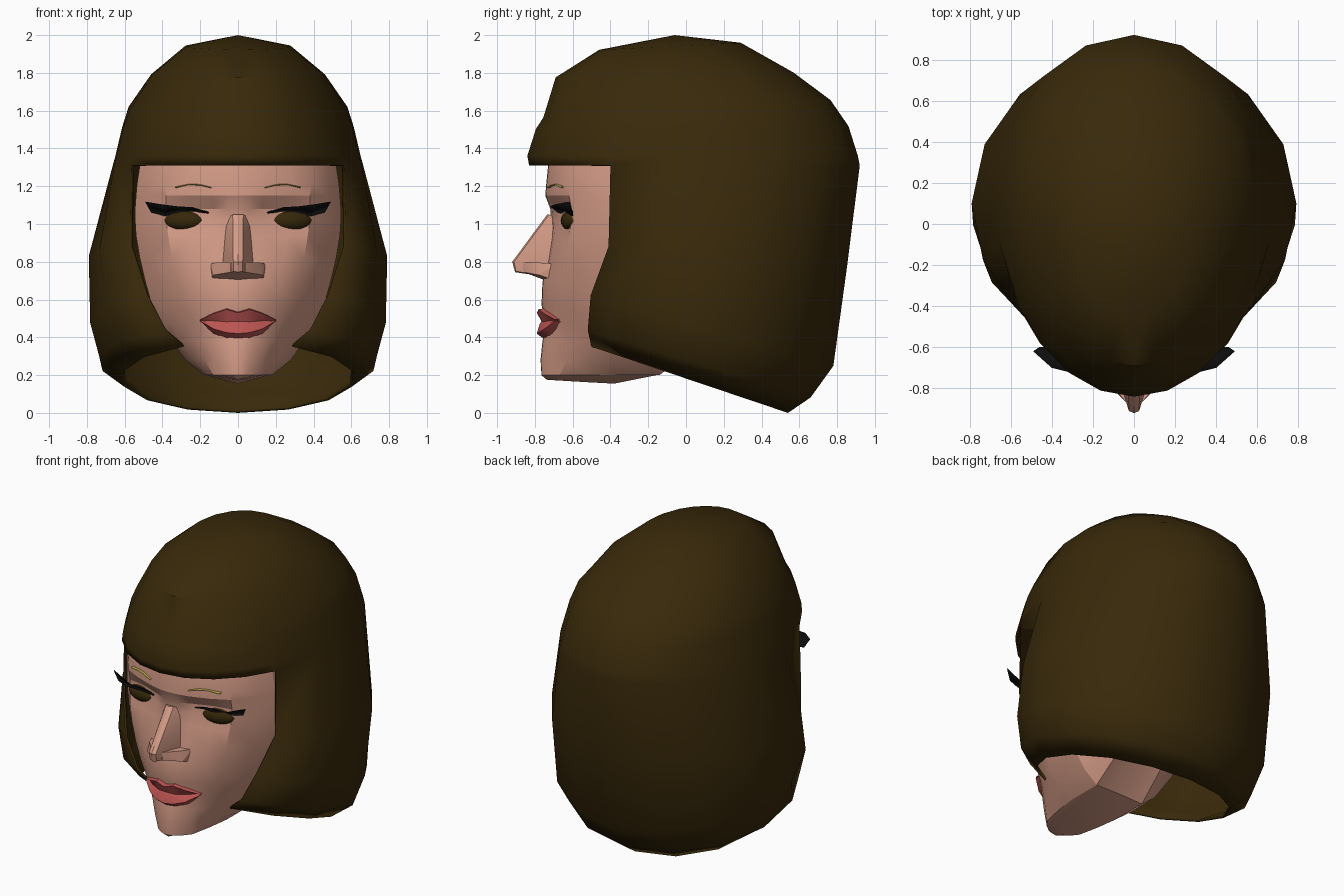
import bpy, bmesh, math
from mathutils import Vector

cube = bpy.data.objects.get("Cube")
if cube:
    bpy.data.objects.remove(cube)


def material(name, r, g, b):
    m = bpy.data.materials.new(name)
    m.use_nodes = True
    m.diffuse_color = (r, g, b, 1)
    bsdf = m.node_tree.nodes["Principled BSDF"]
    bsdf.inputs["Base Color"].default_value = (r, g, b, 1)
    bsdf.inputs["Roughness"].default_value = 0.8
    return m


SKIN = material("skin", .66, .33, .24)
HAIR = material("dark_brown_hair", .040, .022, .003)
LIPS = material("red_lips", .50, .09, .085)
IRIS = material("brown_eye", .036, .02, .003)
LASH = material("black_lash", .004, .004, .004)
BROW = material("olive_brow", .42, .34, .06)


def finish(bm, name, mat, angle=30, mirror=True, thickness=0):
    bmesh.ops.remove_doubles(bm, verts=bm.verts, dist=0.0005)
    bmesh.ops.recalc_face_normals(bm, faces=bm.faces)
    mesh = bpy.data.meshes.new(name)
    bm.to_mesh(mesh)
    bm.free()
    mesh.materials.append(mat)
    ob = bpy.data.objects.new(name, mesh)
    bpy.context.collection.objects.link(ob)
    if mirror:
        mod = ob.modifiers.new("mirror", 'MIRROR')
        mod.merge_threshold = 0.002
    if thickness:
        mod = ob.modifiers.new("thickness", 'SOLIDIFY')
        mod.thickness = thickness
        mod.offset = -1
    bpy.ops.object.select_all(action='DESELECT')
    ob.select_set(True)
    bpy.context.view_layer.objects.active = ob
    bpy.ops.object.shade_smooth_by_angle(angle=math.radians(angle))
    return ob


def loft(rows, skip=lambda i, j: False):
    """Join rows of points with quads, leaving out the skipped cells."""
    bm = bmesh.new()
    grid = [[bm.verts.new(p) for p in row] for row in rows]
    for i in range(len(rows) - 1):
        for j in range(len(rows[0]) - 1):
            if not skip(i, j):
                bm.faces.new((grid[i][j], grid[i][j + 1],
                              grid[i + 1][j + 1], grid[i + 1][j]))
    loose = [v for v in bm.verts if not v.link_faces]
    bmesh.ops.delete(bm, geom=loose, context='VERTS')
    return bm


def hull(points, name, mat, angle=20):
    bm = bmesh.new()
    for x, y, z in points:
        for s in (-1, 1):
            bm.verts.new((s * x, y, z))
    bmesh.ops.remove_doubles(bm, verts=bm.verts, dist=0.0005)
    res = bmesh.ops.convex_hull(bm, input=bm.verts)
    inside = [v for v in res["geom_interior"] if isinstance(v, bmesh.types.BMVert)]
    bmesh.ops.delete(bm, geom=inside, context='VERTS')
    return finish(bm, name, mat, angle, mirror=False)


# Hair: tilted rings; the lower ones start at the edge of the face opening.
# height, tilt, widest y, half width, back y, opening edge x and y
lower = [(.182, -.337, 0, .62, .54, .29, -.50),
         (.28, -.30, .02, .745, .66, .39, -.52),
         (.475, -.29, .05, .785, .78, .485, -.505),
         (.84, -.1, .09, .79, .85, .57, -.41),
         (1.31, 0, .1, .67, .92, .565, -.40)]
# height, tilt, widest y, half width, back y, front y
upper = [(1.36, 0, .1, .656, .91, -.84),
         (1.51, .01, .09, .62, .86, -.795),
         (1.61, .06, .08, .585, .765, -.755),
         (1.79, .02, .03, .465, .57, -.69),
         (1.945, .05, -.05, .28, .29, -.46),
         (2, 0, -.06, 0, -.06, -.06)]
FRINGE, SIDE = 4, 6


def hair_ring(z, tilt, mid, half, back, front, start):
    pts = []
    for j in range(FRINGE + SIDE + 1):
        if j < FRINGE:
            t = start * j / FRINGE
        else:
            t = start + (math.pi - start) * (j - FRINGE) / SIDE
        reach = mid - front if t < math.pi / 2 else back - mid
        y = mid - reach * math.cos(t)
        pts.append((half * math.sin(t), y, z + tilt * y))
    return pts


rings = []
for z, tilt, mid, half, back, ex, ey in lower:
    start = math.asin(ex / half)
    front = mid + (ey - mid) / math.cos(start)
    rings.append(hair_ring(z, tilt, mid, half, back, front, start))
for ring in upper:
    rings.append(hair_ring(*ring, start))
opening = len(lower) - 1
finish(loft(rings, lambda i, j: i < opening and j < FRINGE),
       "hair", HAIR, 40, thickness=.015)

# Face: rows of height, centre y, cheek x, cheek y, half width
face_rows = [(1.45, -.70, .38, -.55, .49),
             (1.31, -.73, .39, -.58, .52),
             (1.21, -.74, .39, -.61, .535),
             (1.15, -.745, .38, -.62, .54),
             (1.08, -.72, .38, -.61, .545),
             (1.02, -.715, .38, -.61, .545),
             (.94, -.71, .37, -.62, .54),
             (.82, -.73, .35, -.63, .52),
             (.69, -.76, .32, -.63, .49),
             (.57, -.765, .29, -.62, .455),
             (.48, -.74, .26, -.61, .42),
             (.38, -.76, .23, -.60, .35),
             (.28, -.77, .18, -.63, .28),
             (.2, -.765, .13, -.67, .18)]


def lift(y):
    return max(0, y + .14) * .8


skin = []
for z, yc, xm, ym, xs in face_rows:
    row = [(xm * f, yc + (ym - yc) * f * f) for f in (0, .15, .35, .7, 1)]
    row += [(xm + (xs - xm) * .6, (ym - .38) / 2), (xs, -.38),
            (xs, -.14), (xs * .9, .15), (0, .25)]
    pts = []
    for x, y in row:
        # eye socket dent
        dent = .065 * math.exp(-((x - .21) / .11) ** 2 - ((z - 1.05) / .065) ** 2)
        pts.append((x, y + dent, z + lift(y)))
    skin.append(pts)
# underside of the jaw closes on the centre line
skin.append([(0, max(y, -.74), .155 + max(0, y + .38) * .2
              + max(0, -.4 - y) * .06 + lift(y)) for x, y, z in skin[-1]])
finish(loft(skin), "face", SKIN, 22)

# Nose
hull([(0, -.735, 1.05), (.028, -.725, 1.05), (.07, -.66, 1.03),
      (0, -.92, .80), (.025, -.91, .80), (.025, -.90, .75), (0, -.905, .745),
      (.085, -.71, .80), (.06, -.74, .72)], "nose_bridge", SKIN)
hull([(.04, -.865, .80), (.04, -.86, .745), (.12, -.77, .795), (.13, -.78, .73),
      (.15, -.69, .79), (.14, -.69, .70), (0, -.74, .70)], "nose_wings", SKIN)

# Lips: outline rows swept back towards the mouth corners
lip_x = (0, .06, .13, .2)
lip_rows = [(-.75, (.535, .555, .53, .495)),
            (-.79, (.53, .548, .525, .493)),
            (-.765, (.485, .482, .488, .49)),
            (-.775, (.47, .468, .478, .488)),
            (-.79, (.42, .425, .445, .486)),
            (-.75, (.39, .395, .42, .484))]
finish(loft([[(x, y + 2.4 * x * x, z) for x, z in zip(lip_x, zs)]
             for y, zs in lip_rows]), "lips", LIPS, 35)

# Eyes
for side, s in (("left", 1), ("right", -1)):
    bpy.ops.mesh.primitive_uv_sphere_add(segments=16, ring_count=10, radius=1,
                                         location=(s * .285, -.61, 1.018))
    eye = bpy.context.object
    eye.name = side + "_eye"
    eye.scale = (.108, .05, .052)
    eye.rotation_euler.z = s * .2
    eye.data.materials.append(IRIS)
    bpy.ops.object.shade_smooth_by_angle(angle=math.radians(60))

# Lashes: a thin winged visor over each eye
lid = [(.16, -.64, 1.05), (.22, -.65, 1.065), (.3, -.64, 1.065),
       (.38, -.60, 1.04), (.46, -.60, 1.06)]
tips = [(.155, -.68, 1.06), (.24, -.71, 1.085), (.32, -.72, 1.09),
        (.40, -.70, 1.10), (.49, -.62, 1.115)]
finish(loft([lid, tips]), "eyelashes", LASH, thickness=.004)

# Eyebrows: slim arched strips, tilted upwards
arch = [(.14, -.725, 1.188), (.2, -.708, 1.203), (.26, -.685, 1.206), (.33, -.655, 1.19)]
band = [[Vector(p) + Vector((0, dy, dz)) for p in arch]
        for dy, dz in ((.03, .012), (-.012, .003), (.03, -.002))]
finish(loft(band), "eyebrows", BROW)
